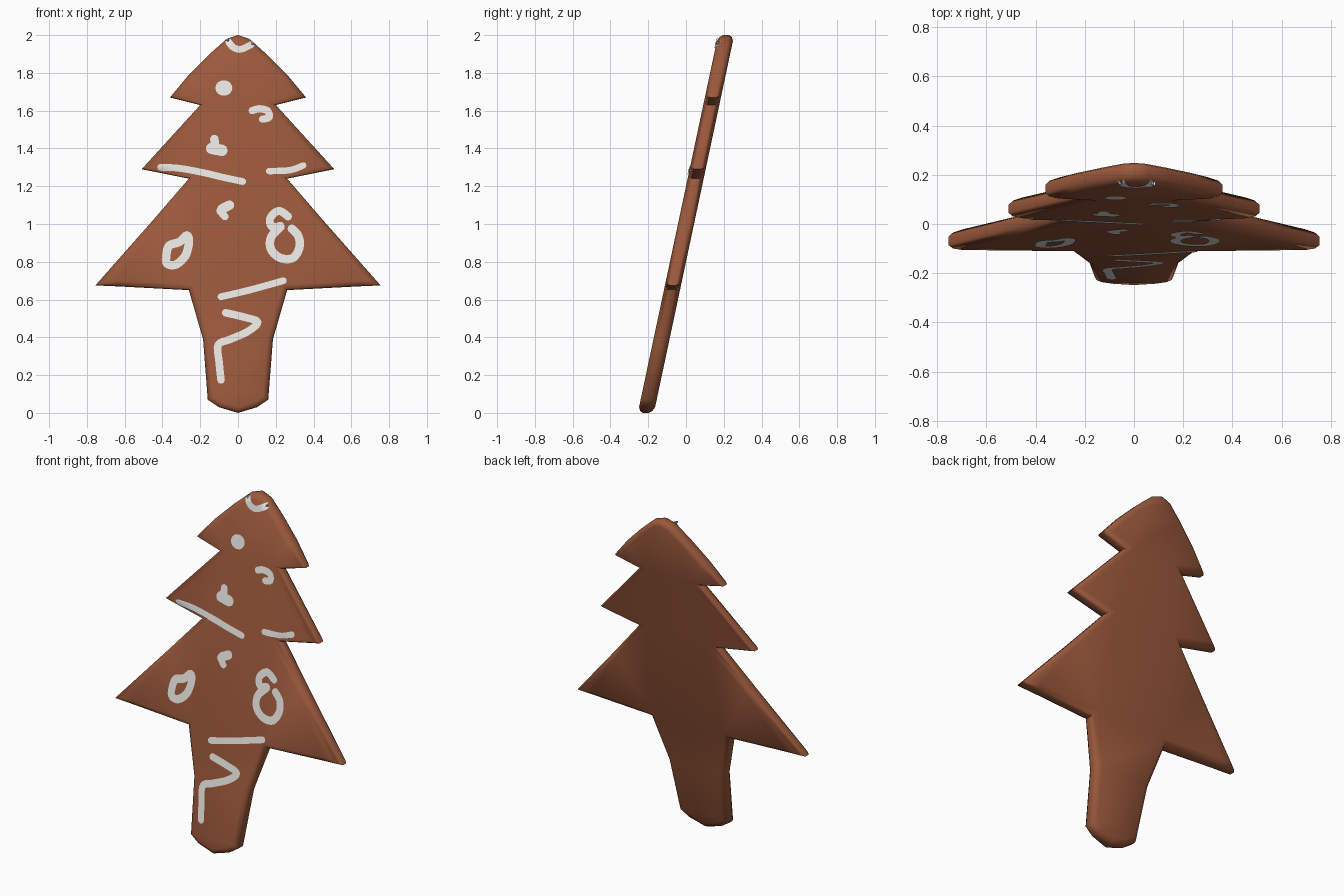
import bpy
import bmesh
import math
from mathutils import Vector
from mathutils.bvhtree import BVHTree

default_cube = bpy.data.objects.get("Cube")
if default_cube:
    bpy.data.objects.remove(default_cube, do_unlink=True)

LEAN = 0.2125      # backward lean of the slab per unit of height
HALF = 0.0425      # half thickness of the slab


def make_material(name, colour):
    material = bpy.data.materials.new(name)
    material.use_nodes = True
    material.diffuse_color = colour
    shader = material.node_tree.nodes["Principled BSDF"]
    shader.inputs["Base Color"].default_value = colour
    shader.inputs["Roughness"].default_value = 0.8
    return material


gingerbread = make_material("gingerbread brown", (0.33, 0.1, 0.045, 1))
white_icing = make_material("white icing", (0.8, 0.78, 0.75, 1))


def leaning(x, depth, z):
    return Vector((x, LEAN * (z - 1) + depth, z))


def finish(bm, name, material):
    mesh = bpy.data.meshes.new(name)
    bm.to_mesh(mesh)
    bm.free()
    mesh.materials.append(material)
    mesh.shade_smooth()
    mesh.set_sharp_from_angle(angle=math.radians(55))
    obj = bpy.data.objects.new(name, mesh)
    bpy.context.collection.objects.link(obj)
    return obj


def inset_outline(points, distance):
    """Move a clockwise outline inwards, with limited mitres at the tips."""
    result = []
    for i, point in enumerate(points):
        before = (point - points[i - 1]).normalized()
        after = (points[(i + 1) % len(points)] - point).normalized()
        n1 = Vector((before.y, -before.x))
        n2 = Vector((after.y, -after.x))
        middle = (n1 + n2).normalized()
        stretch = min(1 / max(middle.dot(n1), 0.1), 2.2)
        result.append(point + middle * distance * stretch)
    return result


# Tree-shaped slab: right half of the outline, mirrored, with rounded rims
half = [(0, 2), (0.06, 1.98), (0.15, 1.9), (0.26, 1.79), (0.36, 1.67),
        (0.2, 1.63), (0.51, 1.29), (0.26, 1.24), (0.45, 1.02), (0.755, 0.675),
        (0.64, 0.67), (0.26, 0.65), (0.185, 0.39), (0.16, 0.07), (0.1, 0.03), (0, 0)]
outline = [Vector(p) for p in half]
outline += [Vector((-x, z)) for x, z in reversed(half[1:-1])]

bm = bmesh.new()
rings = []
for inset, depth in ((0.03, -HALF), (0.009, -0.032), (0, -0.016),
                     (0, 0.016), (0.009, 0.032), (0.03, HALF)):
    ring = inset_outline(outline, inset)
    rings.append([bm.verts.new(leaning(p.x, depth, p.y)) for p in ring])
for front, back in zip(rings, rings[1:]):
    for i in range(len(front)):
        bm.faces.new((front[i - 1], front[i], back[i], back[i - 1]))
bm.faces.new(rings[0])
bm.faces.new(rings[-1])
bmesh.ops.recalc_face_normals(bm, faces=bm.faces)
bmesh.ops.triangulate(bm, faces=[f for f in bm.faces if len(f.verts) > 4])
surface = BVHTree.FromBMesh(bm)
finish(bm, "tree_cookie", gingerbread)


def on_front(point):
    """Drop a flat point onto the front of the cookie."""
    hit = surface.ray_cast(Vector((point.x, -1, point.y)), Vector((0, 1, 0)))[0]
    if hit is None:
        hit = leaning(point.x, -HALF, point.y)
    return hit + Vector((0, -0.005, 0))


def smooth_path(points, closed, steps=5):
    """Catmull-Rom curve through the points."""
    count = len(points)

    def pick(i):
        return points[i % count] if closed else points[max(0, min(i, count - 1))]

    path = []
    for i in range(count if closed else count - 1):
        a, b, c, d = (pick(i + k) for k in (-1, 0, 1, 2))
        for s in range(steps):
            t = s / steps
            path.append(0.5 * (2 * b + (c - a) * t + (2 * a - 5 * b + 4 * c - d) * t * t
                               + (3 * b - a - 3 * c + d) * t ** 3))
    if not closed:
        path.append(points[-1])
    return path


def piped_icing(name, width, points, closed=False):
    """Thin ribbon of icing with round ends."""
    path = smooth_path([Vector(p) for p in points], closed)
    count = len(path)
    radius = width / 2
    bm = bmesh.new()
    rows = []
    for i, point in enumerate(path):
        if closed:
            along = path[(i + 1) % count] - path[i - 1]
        else:
            along = path[min(i + 1, count - 1)] - path[max(i - 1, 0)]
        side = Vector((-along.y, along.x)).normalized() * radius
        rows.append([bm.verts.new(on_front(point + side * k)) for k in (-1, 0, 1)])
    pairs = list(zip(rows, rows[1:]))
    if closed:
        pairs.append((rows[-1], rows[0]))
    for row, following in pairs:
        for k in range(2):
            bm.faces.new((row[k], following[k], following[k + 1], row[k + 1]))
    if not closed:
        for end in (path[0], path[-1]):
            centre = bm.verts.new(on_front(end))
            rim = []
            for k in range(14):
                angle = math.tau * k / 14
                offset = Vector((math.cos(angle), math.sin(angle))) * radius
                rim.append(bm.verts.new(on_front(end + offset)))
            for k in range(14):
                bm.faces.new((centre, rim[k - 1], rim[k]))
    bm.normal_update()
    bmesh.ops.reverse_faces(bm, faces=[f for f in bm.faces if f.normal.y > 0])
    finish(bm, name, white_icing)


# Icing on the top tier
piped_icing("icing_top_swirl", 0.036,
            [(-0.05, 1.965), (-0.025, 1.935), (0.015, 1.925), (0.07, 1.95)])
piped_icing("icing_dot", 0.08, [(-0.08, 1.72), (-0.07, 1.72)])

# Icing on the middle tier
piped_icing("icing_hook", 0.038,
            [(0.075, 1.6), (0.11, 1.61), (0.155, 1.6), (0.165, 1.565), (0.13, 1.555)])
piped_icing("icing_drop_stem", 0.045, [(-0.125, 1.45), (-0.12, 1.4)])
piped_icing("icing_drop_base", 0.06, [(-0.14, 1.4), (-0.085, 1.39)])
piped_icing("icing_long_garland", 0.036,
            [(-0.41, 1.3), (-0.31, 1.295), (-0.175, 1.27), (-0.07, 1.245), (0.025, 1.225)])
piped_icing("icing_short_garland", 0.034, [(0.165, 1.28), (0.275, 1.285), (0.345, 1.31)])

# Icing on the bottom tier
piped_icing("icing_bud_upper", 0.05, [(-0.085, 1.08), (-0.045, 1.1)])
piped_icing("icing_bud_lower", 0.04, [(-0.095, 1.07), (-0.07, 1.04)])
piped_icing("icing_left_loop", 0.045,
            [(-0.38, 0.83), (-0.365, 0.885), (-0.31, 0.905), (-0.27, 0.94),
             (-0.26, 0.9), (-0.28, 0.83), (-0.33, 0.785), (-0.375, 0.79)], closed=True)
piped_icing("icing_right_curl", 0.042,
            [(0.265, 1.04), (0.215, 1.07), (0.17, 1.03), (0.18, 0.985), (0.225, 0.99)])
piped_icing("icing_right_loop", 0.045,
            [(0.225, 0.985), (0.175, 0.93), (0.175, 0.865), (0.225, 0.82),
             (0.29, 0.82), (0.325, 0.875), (0.32, 0.935), (0.285, 0.975)])
piped_icing("icing_low_garland", 0.036, [(-0.09, 0.615), (0.06, 0.65), (0.24, 0.7)])

# Icing on the trunk
piped_icing("icing_zigzag", 0.04,
            [(-0.065, 0.53), (0.04, 0.505), (0.105, 0.48), (0.05, 0.43),
             (-0.04, 0.39), (-0.105, 0.36), (-0.1, 0.27), (-0.09, 0.175)])
